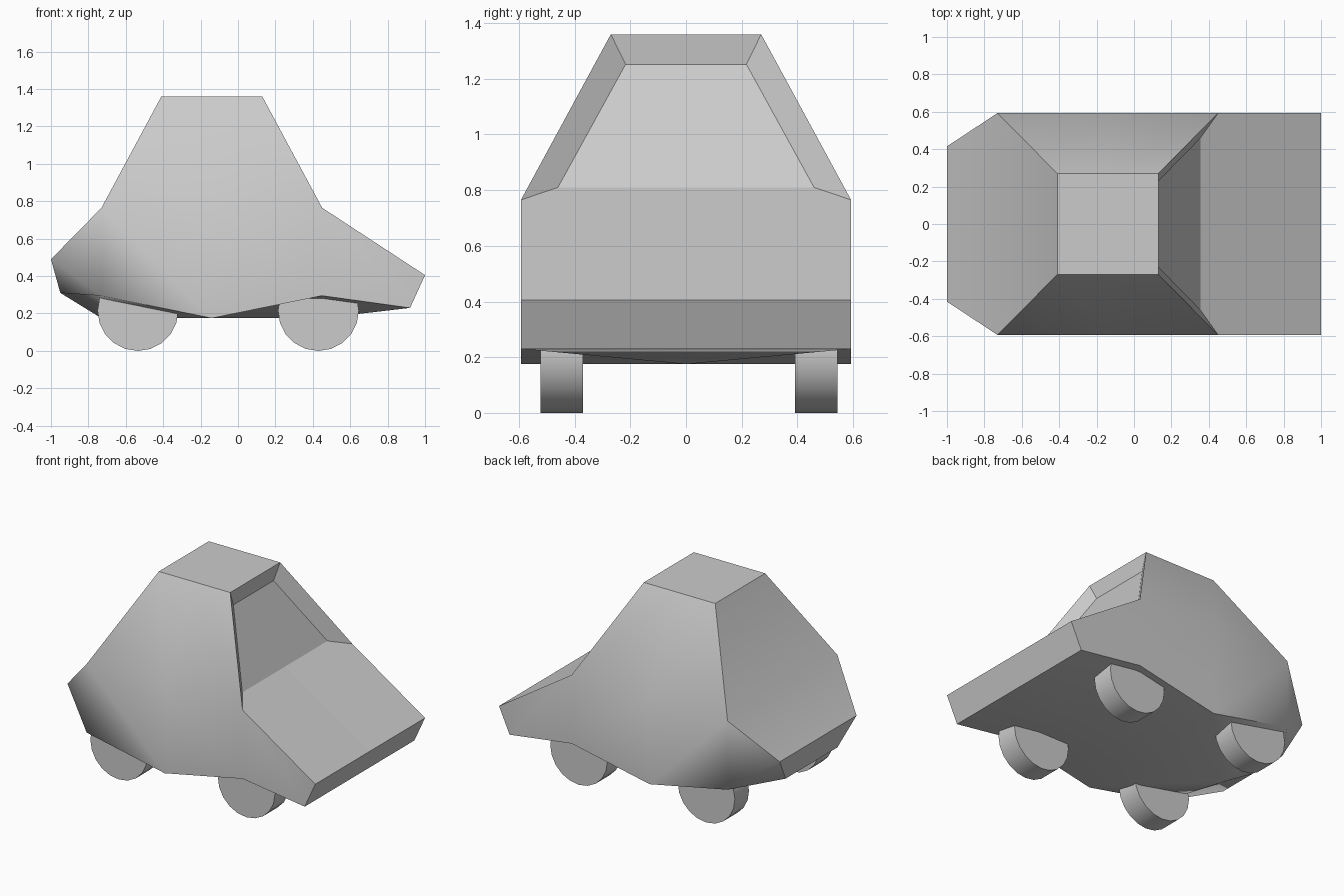
import bpy, bmesh
from math import radians, pi
from mathutils import Matrix

if "Cube" in bpy.data.objects:
    bpy.data.objects.remove(bpy.data.objects["Cube"])

W = 0.593  # half width of the body


def finish(bm, name, angle):
    bmesh.ops.recalc_face_normals(bm, faces=bm.faces[:])
    mesh = bpy.data.meshes.new(name)
    bm.to_mesh(mesh)
    bm.free()
    ob = bpy.data.objects.new(name, mesh)
    bpy.context.collection.objects.link(ob)
    bpy.ops.object.select_all(action='DESELECT')
    ob.select_set(True)
    bpy.context.view_layer.objects.active = ob
    bpy.ops.object.shade_smooth_by_angle(angle=radians(angle), keep_sharp_edges=True)
    return ob


# Body: half shell, mirrored across y = 0
corners = {
    'roof_r': (-0.41, 0.27, 1.36), 'roof_m': (-0.14, 0.27, 1.36), 'roof_f': (0.13, 0.27, 1.36),
    'belt_r': (-0.73, W, 0.765), 'belt_m': (-0.14, W, 0.765), 'belt_f': (0.45, W, 0.765),
    'tail': (-1.0, 0.415, 0.49), 'tail_low': (-0.95, 0.28, 0.31),
    'nose': (1.0, W, 0.405), 'nose_low': (0.92, W, 0.23),
    'arch_f': (0.45, W, 0.295), 'sill': (-0.14, W, 0.175), 'arch_r': (-0.73, W, 0.295),
    'pane_t': (0.117, 0.217, 1.252), 'pane_b': (0.355, 0.46, 0.81),
}
keel_z = {'arch_f': 0.175, 'arch_r': 0.175}  # underside drops at the middle

bm = bmesh.new()
v = {k: bm.verts.new(p) for k, p in corners.items()}
mid = {k: bm.verts.new((p[0], 0, keel_z.get(k, p[2]))) for k, p in corners.items()
       if k not in ('belt_m', 'belt_f')}


def strip(a, b):
    bm.faces.new((v[a], v[b], mid[b], mid[a]))


def panel(*names):
    bm.faces.new([v[n] for n in names])


# Roof, windscreen, nose, underside, tail and rear window
for a, b in (('roof_r', 'roof_m'), ('roof_m', 'roof_f'), ('roof_f', 'pane_t'),
             ('pane_t', 'pane_b'), ('nose', 'nose_low'), ('nose_low', 'arch_f'),
             ('arch_f', 'sill'), ('sill', 'arch_r'), ('arch_r', 'tail_low'),
             ('tail_low', 'tail'), ('tail', 'belt_r'), ('belt_r', 'roof_r')):
    strip(a, b)
# Bonnet
bm.faces.new((v['belt_f'], v['nose'], mid['nose'], mid['pane_b'], v['pane_b']))
# Windscreen pillar, cabin side, body side, rear corner
panel('roof_f', 'belt_f', 'pane_b', 'pane_t')
panel('roof_r', 'roof_m', 'belt_m', 'belt_r')
panel('roof_m', 'roof_f', 'belt_f', 'belt_m')
panel('belt_r', 'belt_m', 'sill', 'arch_r')
panel('belt_m', 'belt_f', 'arch_f', 'sill')
panel('belt_f', 'nose', 'nose_low', 'arch_f')
panel('belt_r', 'arch_r', 'tail')
panel('arch_r', 'tail_low', 'tail')

bmesh.ops.mirror(bm, geom=bm.verts[:] + bm.edges[:] + bm.faces[:],
                 axis='Y', merge_dist=0.0001)
bmesh.ops.remove_doubles(bm, verts=bm.verts[:], dist=0.0001)
# Keep the windscreen frame and the tail outline crisp
for e in bm.edges:
    frame = any(0.77 < p.co.z < 1.3 for p in e.verts)
    tail = all(p.co.x < -0.94 for p in e.verts)
    if frame or tail:
        e.smooth = False
finish(bm, 'car_body', 58)

# Wheels
for end, x in (('rear', -0.535), ('front', 0.43)):
    for side, y in (('right', -0.447), ('left', 0.468)):
        bm = bmesh.new()
        bmesh.ops.create_cone(bm, cap_ends=True, segments=20, radius1=0.216, radius2=0.216,
                              depth=0.153,
                              matrix=Matrix.Translation((x, y, 0.216)) @ Matrix.Rotation(pi / 2, 4, 'X'))
        finish(bm, f'{end}_{side}_wheel', 40)
